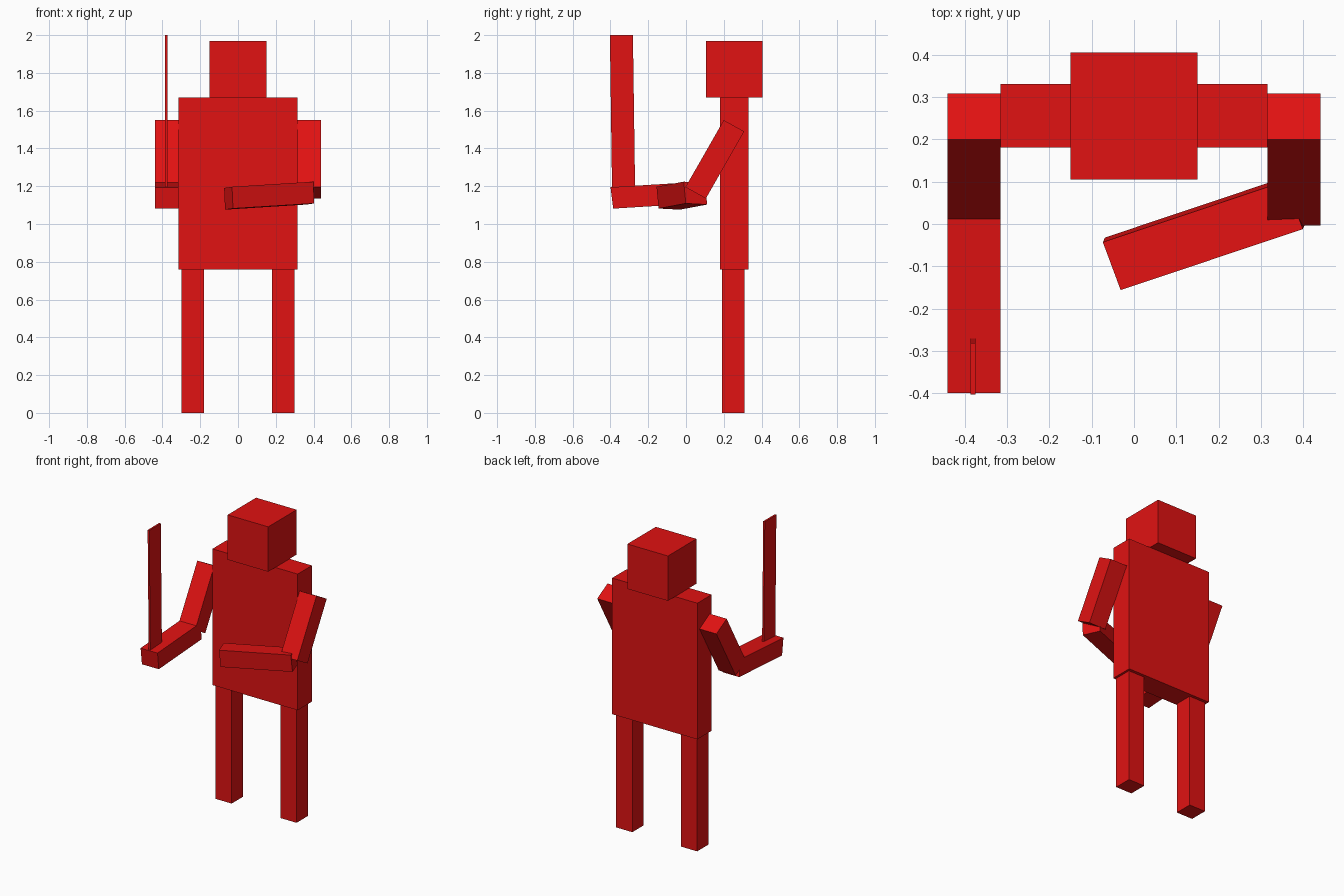
import bpy
from mathutils import Matrix, Vector

if "Cube" in bpy.data.objects:
    bpy.data.objects.remove(bpy.data.objects["Cube"], do_unlink=True)

# One flat red for the whole figure
RED = (0.75, 0.006, 0.006, 1.0)
red = bpy.data.materials.new("red")
red.use_nodes = True
red.diffuse_color = RED
red.node_tree.nodes["Principled BSDF"].inputs["Base Color"].default_value = RED


def block(name, center, width, depth, height):
    """Box spanned by three edge vectors around its centre."""
    bpy.ops.mesh.primitive_cube_add(size=1)
    obj = bpy.context.object
    obj.name = obj.data.name = name
    edges = Matrix((width, depth, height)).transposed().to_4x4()
    obj.data.transform(edges)
    obj.location = Vector(center)
    obj.data.materials.append(red)
    return obj


def upright(name, center, size):
    x, y, z = size
    return block(name, center, (x, 0, 0), (0, y, 0), (0, 0, z))


# Head and body
upright("head", (0, 0.255, 1.82), (0.30, 0.30, 0.30))
upright("torso", (0, 0.255, 1.215), (0.63, 0.15, 0.91))

# Legs and upper arms, one per side
for side, sign in (("left", 1), ("right", -1)):
    upright(side + "_leg", (sign * 0.24, 0.25, 0.38), (0.12, 0.12, 0.76))
    block(side + "_upper_arm", (sign * 0.378, 0.1525, 1.3425),
          (0.125, 0, 0), (0, 0.108, -0.06), (0, 0.203, 0.355))

# Right forearm points forward, left forearm crosses the body
block("right_forearm", (-0.378, -0.166, 1.152),
      (0.125, 0, 0), (0, 0.453, 0.028), (0, -0.014, 0.113))
block("left_forearm", (0.165, -0.022, 1.15),
      (0.43, 0.144, 0.027), (-0.042, 0.113, -0.006), (-0.005, -0.011, 0.115))

# Thin blade standing on the right hand
block("blade", (-0.38, -0.336, 1.575),
      (0.012, 0, 0), (0, 0.122, 0), (0, -0.012, 0.85))
